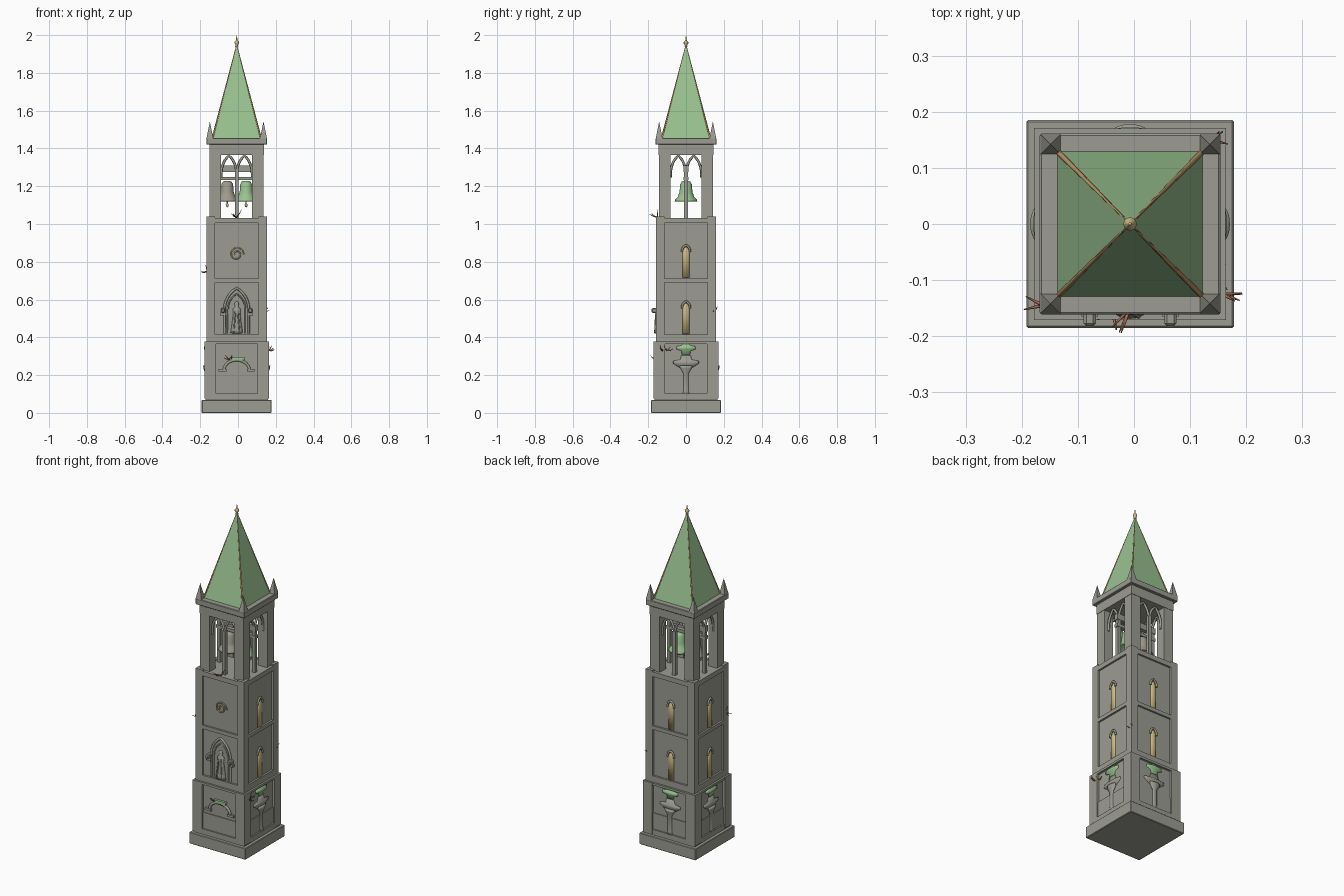
import bpy, bmesh, math, random
from mathutils import Matrix, Vector

if "Cube" in bpy.data.objects:
    bpy.data.objects.remove(bpy.data.objects["Cube"])
random.seed(4)
SHIFT = Matrix.Translation((-0.007, 0, 0))


def material(name, r, g, b):
    m = bpy.data.materials.new(name)
    m.use_nodes = True
    m.diffuse_color = (r, g, b, 1)
    m.node_tree.nodes["Principled BSDF"].inputs["Base Color"].default_value = (r, g, b, 1)
    return m


STONE = material("grey stone", 0.335, 0.335, 0.29)
GREEN = material("green copper", 0.32, 0.54, 0.28)
BRONZE = material("dull bronze", 0.34, 0.32, 0.265)
GOLD = material("pale gold", 0.62, 0.50, 0.23)
DULL_GOLD = material("dull gold", 0.46, 0.38, 0.19)
COPPER = material("brown copper", 0.52, 0.31, 0.14)
TWIG = material("red twig", 0.40, 0.15, 0.10)


def add(name, data, mat, side=0):
    """Place data, modelled against the front wall, on one of the four sides."""
    ob = bpy.data.objects.new(name, data)
    bpy.context.collection.objects.link(ob)
    data.materials.append(mat)
    ob.matrix_world = SHIFT @ Matrix.Rotation(side * math.pi / 2, 4, "Z")
    return ob


def from_bmesh(name, bm, mat, side=0, smooth=False):
    bmesh.ops.recalc_face_normals(bm, faces=bm.faces)
    for f in bm.faces:
        f.smooth = smooth
    me = bpy.data.meshes.new(name)
    bm.to_mesh(me)
    bm.free()
    return add(name, me, mat, side)


def box(name, x, y, z, mat=STONE, side=0, bevel=0):
    bm = bmesh.new()
    bmesh.ops.create_cube(bm, size=1)
    for v in bm.verts:
        for i, (a, b) in enumerate((x, y, z)):
            v.co[i] = a if v.co[i] < 0 else b
    ob = from_bmesh(name, bm, mat, side)
    if bevel:
        mod = ob.modifiers.new("edge", "BEVEL")
        mod.width, mod.segments = bevel, 1
    return ob


def block(name, half, z0, z1, bevel=0):
    return box(name, (-half, half), (-half, half), (z0, z1), bevel=bevel)


def lathe(name, profile, at, mat, side=0, depth=1, steps=20):
    """Turn (radius, height) points about a vertical axis, squashed in depth."""
    bm = bmesh.new()
    verts = [bm.verts.new((r, 0, z)) for r, z in profile]
    edges = [bm.edges.new(p) for p in zip(verts, verts[1:])]
    bmesh.ops.spin(bm, geom=verts + edges, axis=(0, 0, 1), cent=(0, 0, 0),
                   angle=math.tau, steps=steps)
    bmesh.ops.remove_doubles(bm, verts=bm.verts, dist=0.0001)
    for v in bm.verts:
        v.co = Vector((v.co.x + at[0], v.co.y * depth + at[1], v.co.z))
    return from_bmesh(name, bm, mat, side, True)


def pyramid(name, x, y, half, z0, z1, mat):
    bm = bmesh.new()
    bmesh.ops.create_cone(bm, cap_ends=True, segments=4, radius1=half * math.sqrt(2), radius2=0,
                          depth=z1 - z0, matrix=Matrix.Translation((x, y, (z0 + z1) / 2))
                          @ Matrix.Rotation(math.pi / 4, 4, "Z"))
    return from_bmesh(name, bm, mat)


def tube(name, paths, radius, mat, side=0, taper=False):
    cu = bpy.data.curves.new(name, "CURVE")
    cu.dimensions = "3D"
    cu.bevel_depth, cu.bevel_resolution, cu.use_fill_caps = radius, 1, True
    for pts in paths:
        sp = cu.splines.new("POLY")
        sp.points.add(len(pts) - 1)
        for i, (p, q) in enumerate(zip(sp.points, pts)):
            p.co = (*q, 1)
            p.radius = 1 - 0.7 * i / (len(pts) - 1) if taper else 1
    return add(name, cu, mat, side)


def arch(x, y, w, foot, spring, rise):
    """Pointed arch path of two arcs, with straight legs down to the foot."""
    arc = [(1 - 2 * math.cos(a), math.sin(a) / math.sin(math.pi / 3))
           for a in [math.pi / 3 * i / 6 for i in range(7)]]
    left = [(x + w * u, y, spring + rise * v) for u, v in arc]
    right = [(x - w * u, y, spring + rise * v) for u, v in arc[-2::-1]]
    return [(x - w, y, foot)] + left + right + [(x + w, y, foot)]


def twig(name, at, lean, size):
    paths = []
    for _ in range(4):
        d = Vector([c + random.uniform(-0.6, 0.6) for c in lean]).normalized() * size
        a = Vector(at)
        paths.append([a, a + d * 0.55 + Vector((0, 0, -0.004)), a + d])
    tube(name, paths, 0.0035, TWIG, taper=True)


# Plinth and tower cores
block("plinth", 0.185, 0, 0.068, bevel=0.003)
block("plinth_joint", 0.166, 0.06, 0.08)
block("lower_core", 0.157, 0.07, 0.375)
block("shaft_core", 0.148, 0.37, 1.03)
block("belfry_lintel", 0.145, 1.365, 1.42)
block("cornice", 0.161, 1.42, 1.455, bevel=0.003)

# Corner piers, belfry posts and pinnacles
for sx in (-1, 1):
    for sy in (-1, 1):
        def pier(name, a, b, z0, z1):
            box(name, sorted((sx * a, sx * b)), sorted((sy * a, sy * b)), (z0, z1))
        pier("lower_pier", 0.11, 0.171, 0.075, 0.378)
        pier("shaft_pier", 0.115, 0.16, 0.37, 1.04)
        pier("belfry_post", 0.082, 0.143, 1.03, 1.37)
        pyramid("pinnacle", sx * 0.142, sy * 0.142, 0.018, 1.453, 1.543, STONE)

# Four walls
for s in range(4):
    for z0, z1 in ((0.375, 0.415), (0.69, 0.712), (1.005, 1.033)):
        box("shaft_band", (-0.12, 0.12), (-0.159, -0.14), (z0, z1), side=s)
    box("lower_band", (-0.115, 0.115), (-0.17, -0.15), (0.365, 0.378), side=s)
    box("lower_foot", (-0.115, 0.115), (-0.17, -0.15), (0.075, 0.102), side=s)
    box("lower_sill", (-0.112, 0.112), (-0.162, -0.15), (0.102, 0.197), side=s)
    # Belfry tracery: twin pointed arches on a slim mullion
    box("mullion", (-0.01, 0.01), (-0.125, -0.105), (1.03, 1.29), side=s)
    tube("tracery", [arch(x, -0.115, 0.041, 1.245, 1.262, 0.1) for x in (-0.041, 0.041)],
         0.007, STONE, s)
    if s == 0:
        continue
    # Lancet windows with hoods
    for z in (0.418, 0.716):
        lathe("lancet", [(0, z), (0.018, z), (0.018, z + 0.14), (0.009, z + 0.157), (0, z + 0.163)],
              (0, -0.147), GOLD, s, depth=0.6)
        tube("window_hood", [arch(0, -0.153, 0.021, z + 0.135, z + 0.142, 0.03)], 0.006, STONE, s)
    # Wall fountain: shaft, basin and copper hood
    lathe("fountain_shaft", [(0, 0.1), (0.02, 0.1), (0.014, 0.115), (0.014, 0.21), (0.03, 0.235),
                             (0.034, 0.25), (0, 0.25)], (0, -0.161), STONE, s, depth=0.5)
    lathe("fountain_basin", [(0, 0.238), (0.035, 0.24), (0.068, 0.262), (0.068, 0.275),
                             (0.03, 0.282), (0.025, 0.305), (0, 0.305)],
          (0, -0.157), STONE, s, depth=0.2)
    lathe("fountain_hood", [(0, 0.308), (0.022, 0.31), (0.024, 0.328), (0.051, 0.337),
                            (0.051, 0.352), (0.024, 0.357), (0.016, 0.368), (0, 0.37)],
          (0, -0.157), GREEN, s, depth=0.3)

# Front niche with a robed statue and two corbels
tube("niche_arch", [arch(0, -0.151, 0.064, 0.42, 0.55, 0.11)], 0.007, STONE)
tube("niche_inner_arch", [arch(0, -0.149, 0.046, 0.42, 0.55, 0.08)], 0.004, STONE)
lathe("statue", [(0, 0.42), (0.032, 0.422), (0.03, 0.44), (0.019, 0.52), (0.021, 0.55),
                 (0.009, 0.562), (0.012, 0.575), (0.009, 0.587), (0, 0.59)],
      (0, -0.15), STONE, depth=0.6)
for x in (-0.015, 0.015):
    tube("robe_fold", [[(x, -0.165, 0.425), (x * 0.4, -0.16, 0.54)]], 0.004, STONE)
for x in (-0.072, 0.072):
    box("corbel", (x - 0.011, x + 0.011), (-0.182, -0.145), (0.53, 0.555), bevel=0.005)
    box("corbel_foot", (x - 0.015, x + 0.015), (-0.165, -0.145), (0.515, 0.532))

# Spiral ornament: an open curl
spiral = [(r * math.cos(a), -0.15, 0.84 + r * math.sin(a))
          for a, r in [(i * 0.3, 0.038 - 0.00085 * i) for i in range(35)]]
tube("spiral_ornament", [spiral], 0.004, DULL_GOLD)

# Front lower arch with a copper ledge
bow = [(0.068 * math.cos(a), -0.161, 0.225 + 0.055 * math.sin(a))
       for a in [math.pi * i / 12 for i in range(13)]]
tube("low_arch", [bow], 0.008, STONE)
for x in (-0.075, 0.075):
    box("low_arch_foot", (x - 0.02, x + 0.02), (-0.17, -0.15), (0.218, 0.232))
box("copper_ledge", (-0.035, 0.045), (-0.17, -0.15), (0.28, 0.296), GREEN)

# Bells on their beams
for z0, z1 in ((1.232, 1.25), (1.275, 1.31)):
    box("bell_beam", (-0.13, 0.13), (-0.012, 0.012), (z0, z1))
for x, mat in ((-0.05, BRONZE), (0.05, GREEN)):
    lathe("bell", [(0, 1.228), (0.022, 1.226), (0.031, 1.21), (0.034, 1.17), (0.043, 1.145),
                   (0.058, 1.128), (0.06, 1.12), (0.046, 1.13), (0, 1.2)], (x, 0), mat)
    lathe("clapper", [(0, 1.19), (0.003, 1.19), (0.003, 1.11), (0.008, 1.102), (0.006, 1.092),
                      (0, 1.088)], (x, 0), GOLD, steps=10)

# Spire, ridge rolls and finial
pyramid("spire", 0, 0, 0.129, 1.455, 1.955, GREEN)
tube("ridge_roll", [[(x, y, 1.458), (0, 0, 1.95)] for x in (-0.127, 0.127)
                    for y in (-0.127, 0.127)], 0.005, COPPER, taper=True)
lathe("finial", [(0, 1.935), (0.008, 1.94), (0.006, 1.948), (0.012, 1.957), (0.012, 1.964),
                 (0.004, 1.973), (0.003, 1.985), (0, 2.0)], (0, 0), GOLD, steps=12)

# Dry twigs growing from the joints
twig("twig_belfry", (0, -0.15, 1.035), (0, -0.4, 0.5), 0.05)
twig("twig_back_corner", (0.145, 0.15, 0.54), (0.3, 0.2, 0.3), 0.03)
twig("twig_lower_corner", (0.165, -0.125, 0.33), (0.9, 0, 0.5), 0.035)
twig("twig_right_corner", (-0.155, -0.145, 0.75), (-0.5, 0, 0.4), 0.035)
twig("twig_ledge", (-0.03, -0.162, 0.283), (-0.5, -0.1, 0.5), 0.035)
twig("twig_fountain", (0.16, -0.1, 0.33), (0.1, 0, 0.6), 0.03)
